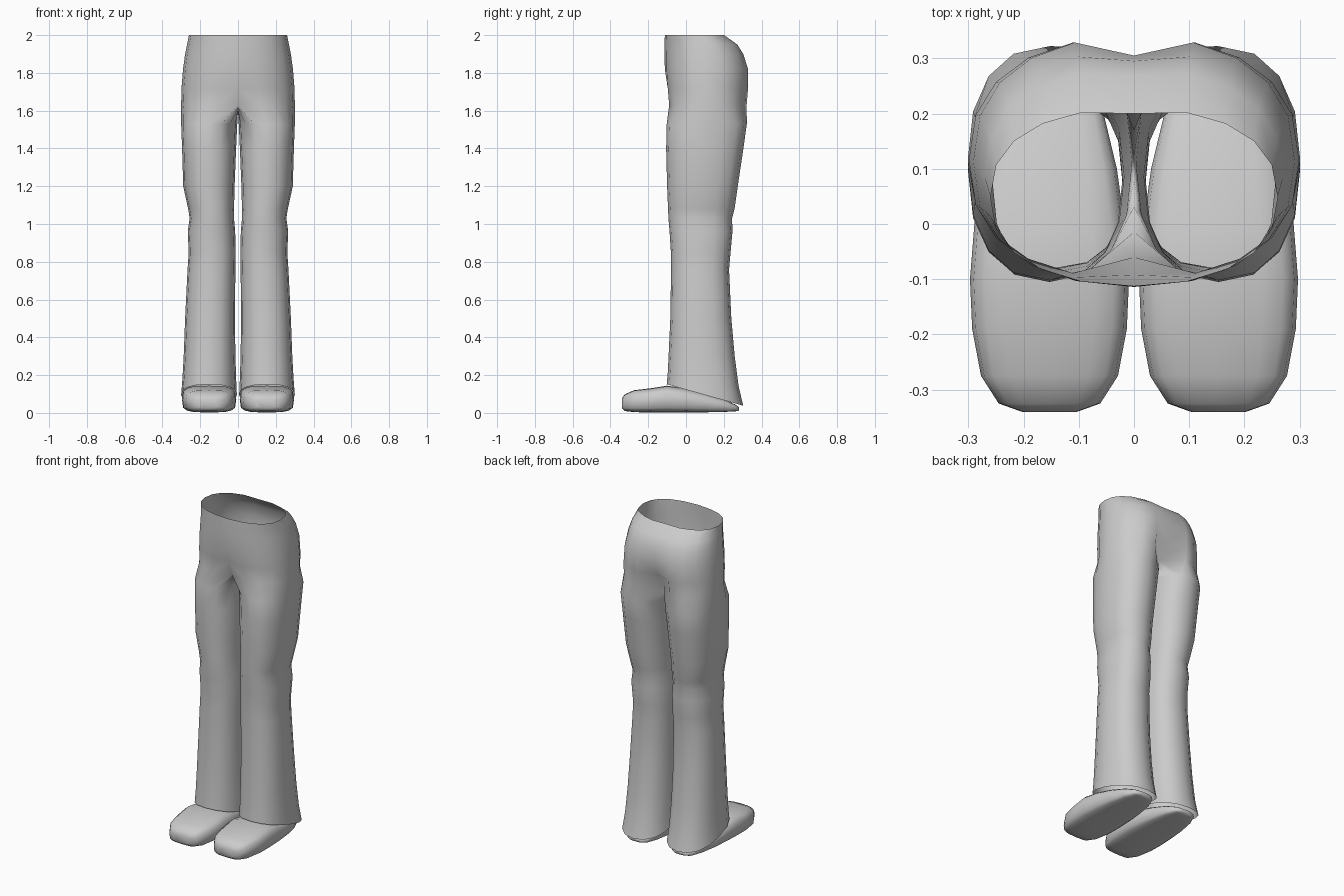
import bpy, bmesh, math
from math import sin, cos, radians

if "Cube" in bpy.data.objects:
    bpy.data.objects.remove(bpy.data.objects["Cube"])


def spow(v, p):
    return math.copysign(abs(v) ** p, v)


def finish(bm, name):
    bmesh.ops.recalc_face_normals(bm, faces=bm.faces[:])
    me = bpy.data.meshes.new(name)
    bm.to_mesh(me)
    bm.free()
    ob = bpy.data.objects.new(name, me)
    bpy.context.collection.objects.link(ob)
    for poly in me.polygons:
        poly.use_smooth = True
    m = ob.modifiers.new("Mirror", "MIRROR")
    m.use_clip = True
    m.merge_threshold = 0.0005
    return ob


def bridge(bm, a, b, closed):
    n = len(a)
    for i in range(n if closed else n - 1):
        j = (i + 1) % n
        bm.faces.new((a[i], a[j], b[j], b[i]))


# Trousers: right half, open at waist and hem, mirrored
bm = bmesh.new()

# pelvis rows: z, half width, front y, back y, centre front y, centre back y
pelvis = [
    (2.00, .260, -.110, .208, -.112, .200),
    (1.95, .270, -.112, .280, -.114, .268),
    (1.90, .280, -.112, .312, -.114, .295),
    (1.82, .291, -.112, .338, -.112, .305),
    (1.72, .299, -.106, .338, -.092, .285),
    (1.63, .301, -.098, .330, -.060, .215),
]
prev = None
for z, hw, yf, yb, cf, cb in pelvis:
    yc, b = (yf + yb) / 2, (yb - yf) / 2
    ring = []
    for i in range(11):
        a = radians(-90 + 18 * i)
        x, y = hw * spow(cos(a), .85), yc + b * spow(sin(a), .85)
        if i == 0:
            x, y = 0, cf
        if i == 10:
            x, y = 0, cb
        ring.append(bm.verts.new((x, y, z)))
    if prev:
        bridge(bm, prev, ring, False)
    prev = ring

# crotch seam closes the last pelvis row into a full leg ring
for i in range(1, 6):
    t = i / 6
    prev.append(bm.verts.new((0, .215 - .275 * t, 1.63 - .03 * sin(math.pi * t))))

# leg rows: z, inner x, outer x, front y, back y, hem slope
legs = [
    (1.53, .004, .301, -.102, .322, 0),
    (1.40, .010, .296, -.105, .304, 0),
    (1.20, .018, .290, -.100, .274, 0),
    (1.08, .021, .264, -.095, .257, 0),
    (1.03, .021, .256, -.093, .244, 0),
    (0.96, .015, .266, -.087, .246, 0),
    (0.85, .012, .261, -.080, .236, 0),
    (0.76, .014, .267, -.079, .228, 0),
    (0.50, .016, .280, -.083, .240, 0),
    (0.32, .014, .287, -.091, .258, -.08),
    (0.20, .010, .294, -.096, .278, -.20),
    (.123, .006, .301, -.102, .303, -.28),
]
for z, xi, xo, yf, yb, s in legs:
    ring = []
    for i in range(16):
        a = radians(-112.5 + 22.5 * i)
        x = (xi + xo) / 2 + (xo - xi) / 2 * spow(cos(a), .85)
        y = (yf + yb) / 2 + (yb - yf) / 2 * spow(sin(a), .85)
        ring.append(bm.verts.new((x, y, z + s * y)))
    bridge(bm, prev, ring, True)
    prev = ring
finish(bm, "trousers")

# Shoes: low wedges lofted from toe to heel, mirrored
# rows: y, half width, bottom z, top z
shoe = [
    (-.340, .050, .025, .075),
    (-.325, .092, .010, .098),
    (-.275, .124, .004, .120),
    (-.190, .140, .002, .130),
    (-.100, .144, .002, .144),
    (.000, .136, .002, .130),
    (.100, .122, .003, .104),
    (.200, .098, .005, .072),
    (.260, .070, .008, .045),
    (.280, .040, .012, .032),
]
bm = bmesh.new()
prev = first = None
for y, hw, zb, zt in shoe:
    ring = []
    for i in range(16):
        a = radians(22.5 * i)
        p = .6 if sin(a) > 0 else .45
        ring.append(bm.verts.new((.153 + hw * spow(cos(a), .6), y,
                                  (zb + zt) / 2 + (zt - zb) / 2 * spow(sin(a), p))))
    if prev:
        bridge(bm, prev, ring, True)
    else:
        first = ring
    prev = ring
bm.faces.new(first)
bm.faces.new(prev)
finish(bm, "shoes")
